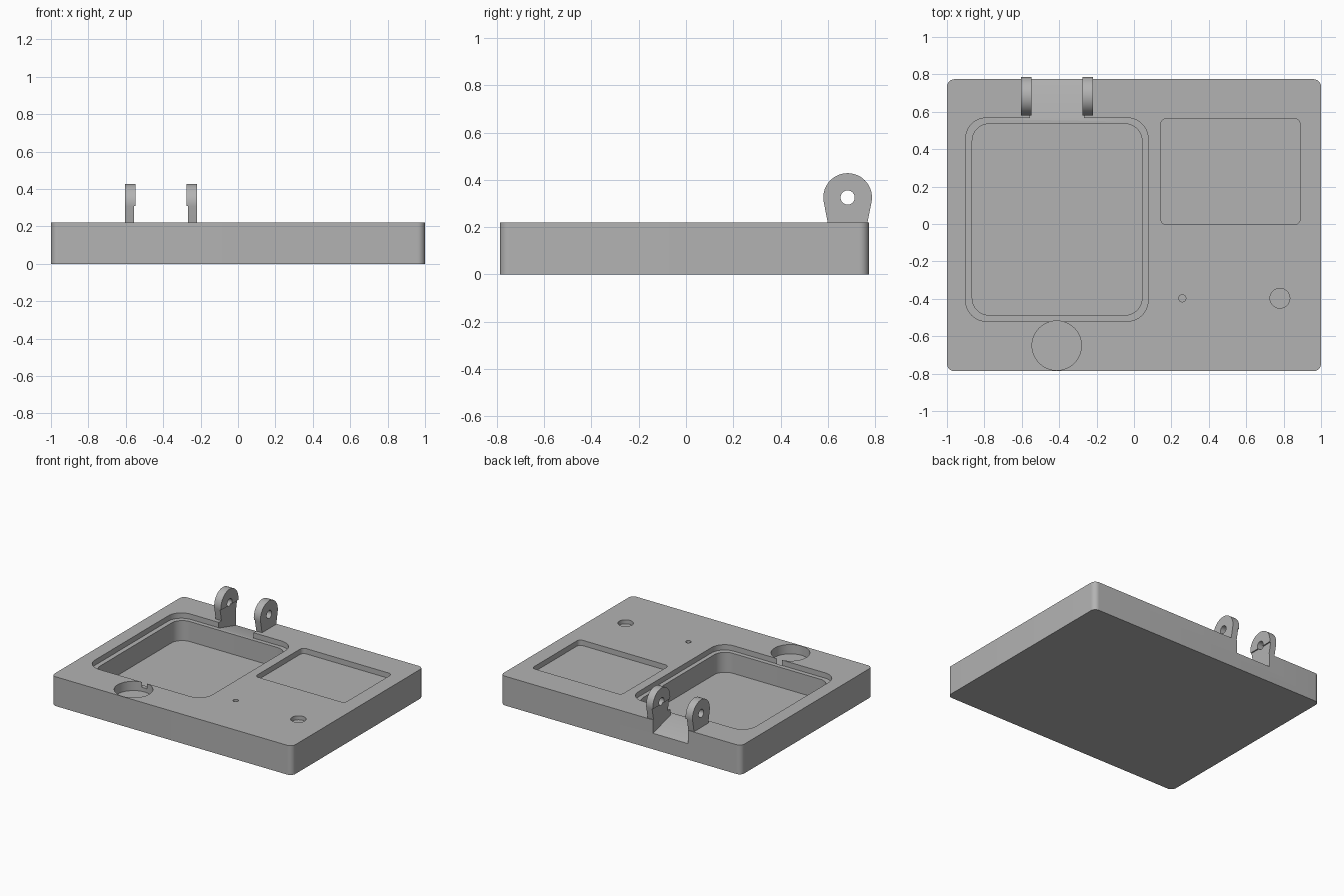
import bpy
import bmesh
from math import sin, cos, pi, radians
from mathutils import Vector

cube = bpy.data.objects.get("Cube")
if cube:
    bpy.data.objects.remove(cube, do_unlink=True)

grey = bpy.data.materials.new("matte grey")
grey.use_nodes = True
grey.diffuse_color = (0.45, 0.45, 0.45, 1)
grey.node_tree.nodes["Principled BSDF"].inputs["Base Color"].default_value = grey.diffuse_color


def arc(cx, cy, r, start, end, steps):
    """Points along an arc, angles in degrees."""
    angles = [radians(start + (end - start) * i / steps) for i in range(steps + 1)]
    return [(cx + r * cos(a), cy + r * sin(a)) for a in angles]


def circle(cx, cy, r, steps=48):
    return arc(cx, cy, r, 0, 360, steps)[:-1]


def rounded_rect(x0, x1, y0, y1, r):
    corners = [(x1 - r, y1 - r), (x0 + r, y1 - r), (x0 + r, y0 + r), (x1 - r, y0 + r)]
    points = []
    for i, (cx, cy) in enumerate(corners):
        points += arc(cx, cy, r, 90 * i, 90 * i + 90, 10)
    return points


def prism(name, profile, lo, hi, along="z"):
    """Extrude a profile along z (xy outline) or along x (yz outline)."""
    bm = bmesh.new()
    place = (lambda p: (p[0], p[1], lo)) if along == "z" else (lambda p: (lo, p[0], p[1]))
    face = bm.faces.new([bm.verts.new(place(p)) for p in profile])
    top = bmesh.ops.extrude_face_region(bm, geom=[face])["geom"]
    step = Vector((0, 0, hi - lo)) if along == "z" else Vector((hi - lo, 0, 0))
    bmesh.ops.translate(bm, vec=step, verts=[v for v in top if isinstance(v, bmesh.types.BMVert)])
    bmesh.ops.recalc_face_normals(bm, faces=bm.faces)
    mesh = bpy.data.meshes.new(name)
    bm.to_mesh(mesh)
    bm.free()
    mesh.materials.append(grey)
    obj = bpy.data.objects.new(name, mesh)
    bpy.context.collection.objects.link(obj)
    return obj


def activate(obj):
    bpy.ops.object.select_all(action="DESELECT")
    obj.select_set(True)
    bpy.context.view_layer.objects.active = obj


def cut(obj, cutter):
    """Subtract the cutter from the object, then discard it."""
    cutter.hide_render = True
    mod = obj.modifiers.new("cut", "BOOLEAN")
    mod.operation = "DIFFERENCE"
    mod.solver = "EXACT"
    mod.object = cutter
    activate(obj)
    bpy.ops.object.modifier_apply(modifier=mod.name)
    bpy.data.objects.remove(cutter, do_unlink=True)


def finish(obj):
    activate(obj)
    bpy.ops.object.shade_smooth_by_angle(angle=radians(30))


TOP = 0.22
ABOVE = 0.3
LEDGE = 0.18

# Base block
base = prism("base_block", rounded_rect(-1, 1, -0.787, 0.774, 0.04), 0, TOP)

# Pockets: stepped large tray, shallow panel recess
cut(base, prism("ledge_cutter", rounded_rect(-0.9, 0.075, -0.52, 0.567, 0.11), LEDGE, ABOVE))
cut(base, prism("tray_cutter", rounded_rect(-0.865, 0.043, -0.487, 0.535, 0.09), 0.03, ABOVE))
cut(base, prism("panel_cutter", rounded_rect(0.143, 0.888, -0.003, 0.563, 0.03), LEDGE, ABOVE))

# Round recesses: finger hole, button hole, pin hole
for x, y, r, floor in [(-0.413, -0.65, 0.132, 0.15), (0.78, -0.397, 0.053, 0.19), (0.258, -0.397, 0.019, 0.18)]:
    cut(base, prism("round_cutter", circle(x, y, r), floor, ABOVE))

# Sloped hinge clearance behind the tray
slope = [(0.557, LEDGE), (0.557, ABOVE), (0.85, ABOVE), (0.85, 0.1), (0.774, 0.12)]
cut(base, prism("clearance_cutter", slope, -0.557, -0.268, "x"))
finish(base)

# Hinge ears: rounded lug with a pin hole and a thicker inner boss
PIVOT = (0.684, 0.325)
for name, outer, inner, stem in [("right_hinge_ear", -0.605, -0.548, -0.557),
                                 ("left_hinge_ear", -0.22, -0.276, -0.268)]:
    outline = arc(*PIVOT, 0.103, -10, 190, 40) + [(0.6, TOP - 0.001), (0.768, TOP - 0.001)]
    ear = prism(name, outline, min(outer, inner), max(outer, inner), "x")
    side = 0.05 if inner > outer else -0.05
    relief = [(0.5, 0.1), (0.9, 0.1), (0.9, 0.308), (0.5, 0.308)]
    cut(ear, prism("relief_cutter", relief, min(stem, stem + side), max(stem, stem + side), "x"))
    cut(ear, prism("pin_cutter", circle(*PIVOT, 0.03, 32), -0.8, 0, "x"))
    finish(ear)
